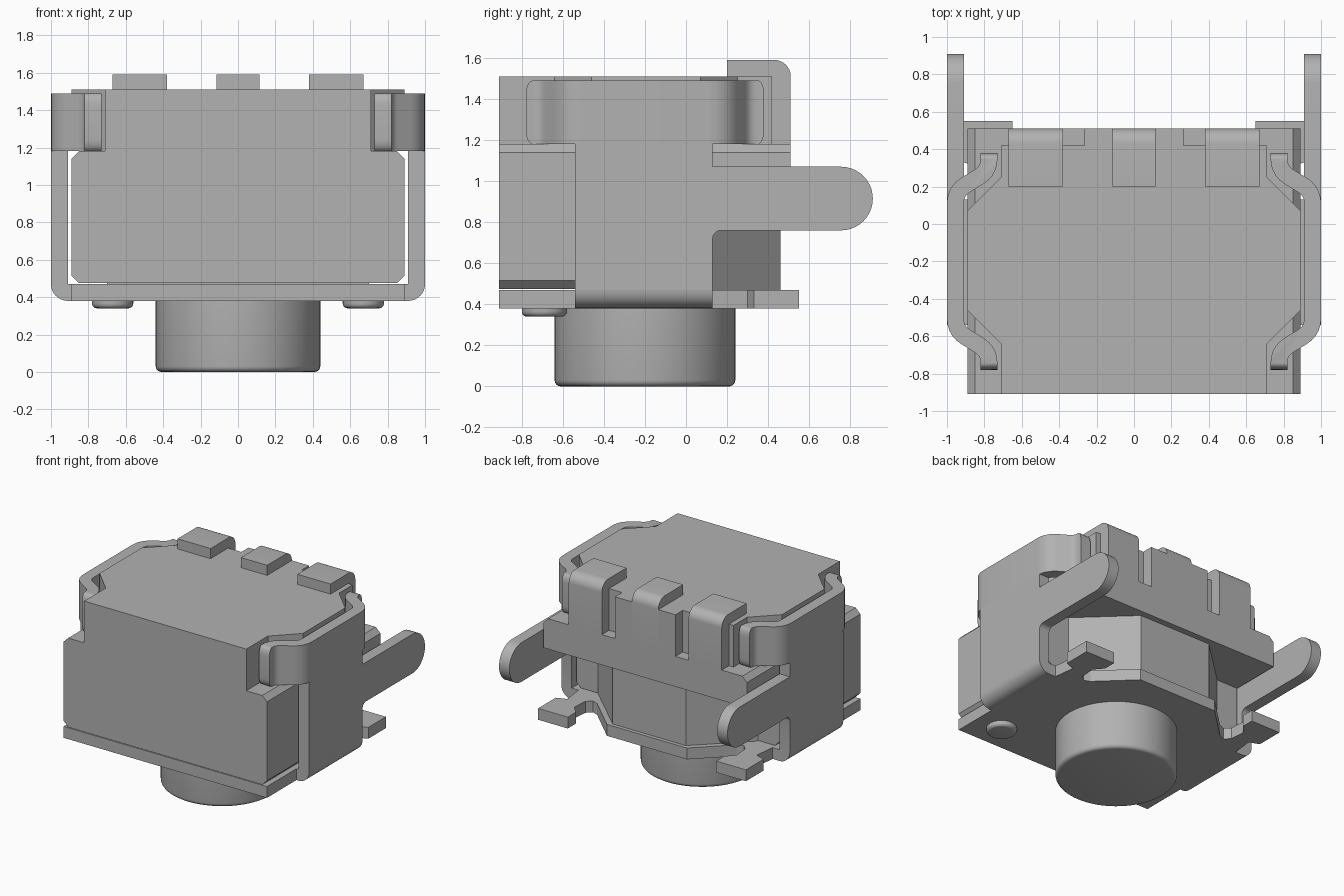
import bpy, bmesh, math
from mathutils import Vector

if "Cube" in bpy.data.objects:
    bpy.data.objects.remove(bpy.data.objects["Cube"])

grey = bpy.data.materials.new("plain grey")
grey.diffuse_color = (0.445, 0.445, 0.445, 1)
grey.use_nodes = True
grey.node_tree.nodes["Principled BSDF"].inputs["Base Color"].default_value = grey.diffuse_color


def finish(name, bm, smooth=False):
    bmesh.ops.recalc_face_normals(bm, faces=bm.faces)
    me = bpy.data.meshes.new(name)
    bm.to_mesh(me)
    bm.free()
    me.materials.append(grey)
    ob = bpy.data.objects.new(name, me)
    bpy.context.collection.objects.link(ob)
    if smooth:
        bpy.ops.object.select_all(action='DESELECT')
        ob.select_set(True)
        bpy.context.view_layer.objects.active = ob
        bpy.ops.object.shade_smooth_by_angle(angle=math.radians(32))
    return ob


def prism(pts, axis, a, b):
    """Extrude a 2D outline along one axis from a to b."""
    place = {'x': lambda p, t: (t, p[0], p[1]),
             'y': lambda p, t: (p[0], t, p[1]),
             'z': lambda p, t: (p[0], p[1], t)}[axis]
    bm = bmesh.new()
    f = bm.faces.new([bm.verts.new(place(p, a)) for p in pts])
    ext = bmesh.ops.extrude_face_region(bm, geom=[f])
    d = Vector(place((0, 0), b - a))
    bmesh.ops.translate(bm, vec=d, verts=[v for v in ext['geom'] if isinstance(v, bmesh.types.BMVert)])
    return bm


def mirrored(half):
    return half + [(-x, y) for x, y in reversed(half)]


def arc(cx, cy, r, a0, a1, n):
    return [(cx + r * math.cos(math.radians(a0 + (a1 - a0) * i / n)),
             cy + r * math.sin(math.radians(a0 + (a1 - a0) * i / n))) for i in range(n + 1)]


def fillet(pts, d, n=5):
    """Round the inner corners of an open path."""
    out = [Vector(pts[0])]
    for p, q, r in zip(pts, pts[1:], pts[2:]):
        p, q, r = Vector(p), Vector(q), Vector(r)
        a, b = q + (p - q).normalized() * d, q + (r - q).normalized() * d
        for i in range(n + 1):
            t = i / n
            out.append(a * (1 - t) ** 2 + q * 2 * t * (1 - t) + b * t * t)
    return out + [Vector(pts[-1])]


def ribbon(path, w):
    """Thicken a path into a closed outline."""
    left, right = [], []
    for i, p in enumerate(path):
        t = (path[min(i + 1, len(path) - 1)] - path[max(i - 1, 0)]).normalized()
        n = Vector((-t.y, t.x)) * w
        left.append(tuple(p + n))
        right.append(tuple(p - n))
    return left + right[::-1]


def cylinder(name, x, y, r, z0, z1, bevel):
    bm = bmesh.new()
    bmesh.ops.create_cone(bm, cap_ends=True, segments=64, radius1=r, radius2=r, depth=z1 - z0)
    bmesh.ops.translate(bm, vec=(x, y, (z0 + z1) / 2), verts=bm.verts)
    rim = [e for e in bm.edges if all(v.co.z < z0 + 1e-4 for v in e.verts)]
    bmesh.ops.bevel(bm, geom=rim, offset=bevel, segments=4, profile=0.5, affect='EDGES')
    finish(name, bm, True)


# Housing: lower block, overhanging rear block, neck and upper block
finish("housing_lower", prism(mirrored([(0.85, 0.475), (0.89, 0.515), (0.89, 1.14), (0.85, 1.18)]),
                              'y', -0.91, 0.10))
finish("housing_rear", prism(mirrored([(0.89, 0.94), (0.89, 1.14), (0.85, 1.18)]), 'y', 0.10, 0.51))
finish("housing_neck", prism(mirrored([(0.70, 0.10), (0.32, 0.46)]), 'z', 0.47, 0.94))
finish("housing_upper", prism(mirrored([
    (0.71, -0.91), (0.71, -0.64), (0.89, -0.46), (0.89, 0.07), (0.71, 0.25), (0.71, 0.42),
    (0.265, 0.42), (0.265, 0.51), (0.115, 0.51), (0.115, 0.42)]), 'z', 1.18, 1.51))

# Three hooked tabs over the rear edge
tab = [(0.42, 1.18), (0.42, 1.51), (0.20, 1.51), (0.20, 1.59)] + \
    arc(0.43, 1.51, 0.08, 90, 0, 8) + [(0.51, 1.18)]
for name, a, b in (("left", -0.67, -0.38), ("middle", -0.115, 0.115), ("right", 0.38, 0.67)):
    finish("rear_tab_" + name, prism(tab, 'x', a, b), True)

# Base plate with two rear feet
finish("base_plate", prism(mirrored([
    (0.89, -0.91), (0.89, -0.54), (0.91, -0.54), (0.91, 0.13), (0.85, 0.13), (0.83, 0.30), (0.91, 0.33),
    (0.91, 0.55), (0.65, 0.55), (0.65, 0.45), (0.71, 0.38), (0.70, 0.26), (0.66, 0.22), (0.61, 0.24),
    (0.35, 0.49)]), 'z', 0.38, 0.47))

# Side walls with pins, bottom bends and gripping clips
wall = [(-0.54, 0.47), (0.13, 0.47)] + arc(0.17, 0.72, 0.04, 180, 90, 5) + \
    arc(0.755, 0.915, 0.155, -90, 90, 20) + [(0.13, 1.07), (0.13, 1.18), (-0.54, 1.18)]
for side, s in (("left", -1), ("right", 1)):
    finish("side_wall_" + side, prism(wall, 'x', s * 0.91, s * 1.0), True)
    bend = [(s * x, z) for x, z in [(0.91, 0.47)] + arc(0.91, 0.47, 0.09, -90, 0, 8)]
    finish("wall_bend_" + side, prism(bend, 'y', -0.54, 0.13), True)
    path = fillet([(s * x, y) for x, y in ((0.775, 0.38), (0.775, 0.285), (0.955, 0.175),
                                           (0.955, -0.57), (0.775, -0.68), (0.775, -0.78))], 0.065)
    bm = prism(ribbon(path, 0.045), 'z', 1.18, 1.49)
    ends = [e for e in bm.edges if abs(e.verts[0].co.z - e.verts[1].co.z) < 1e-4
            and (all(v.co.y > 0.375 for v in e.verts) or all(v.co.y < -0.775 for v in e.verts))]
    bmesh.ops.bevel(bm, geom=ends, offset=0.065, segments=5, profile=0.5, affect='EDGES')
    finish("side_clip_" + side, bm, True)
    # Locating peg under the plate
    cylinder("peg_" + side, s * 0.67, -0.69, 0.11, 0.34, 0.40, 0.025)

# Push button
cylinder("push_button", 0, -0.20, 0.44, 0.0, 0.42, 0.03)
